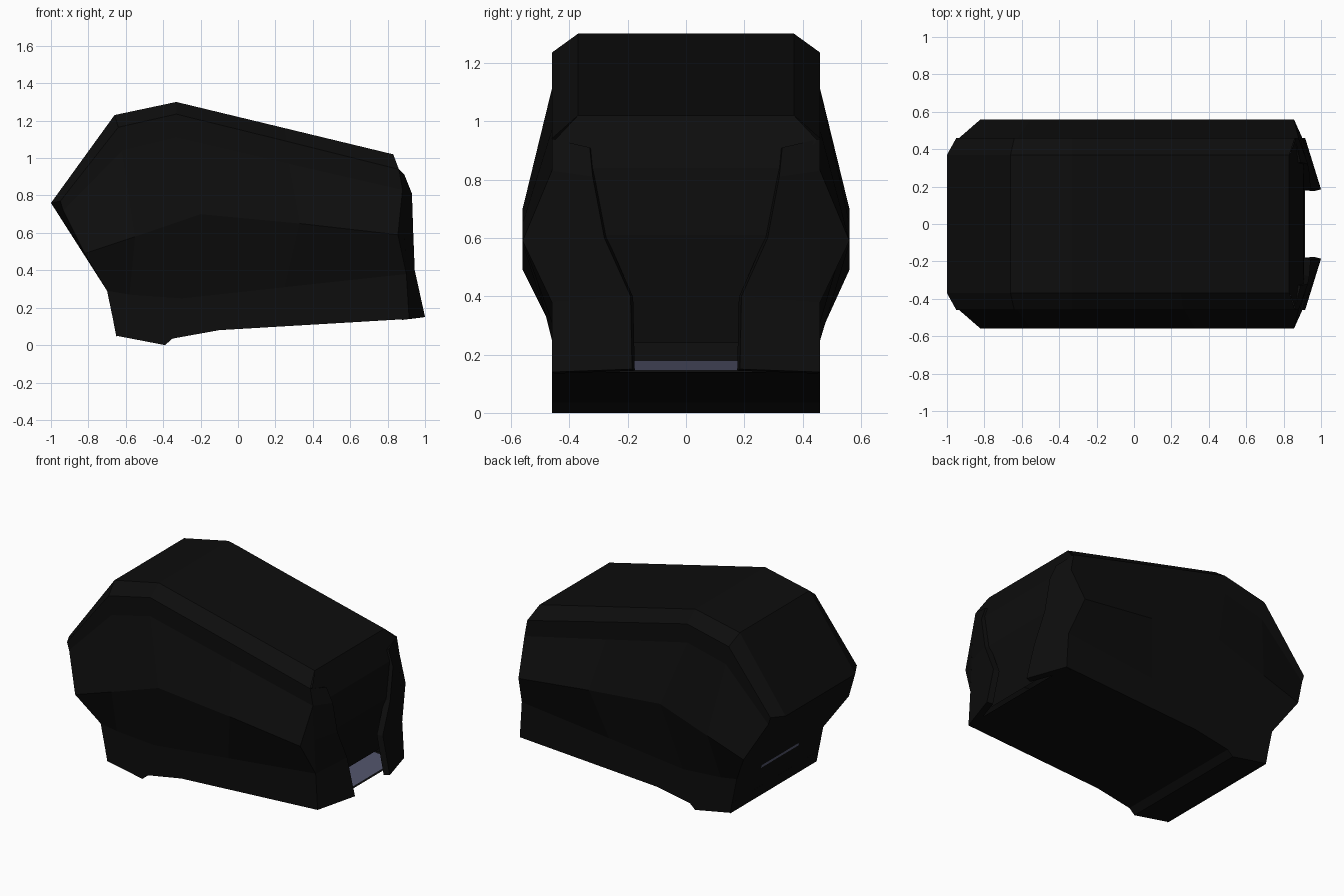
import bpy, bmesh

if "Cube" in bpy.data.objects:
    bpy.data.objects.remove(bpy.data.objects["Cube"])


def material(name, rgb):
    m = bpy.data.materials.new(name)
    m.diffuse_color = (*rgb, 1)
    m.use_nodes = True
    m.node_tree.nodes["Principled BSDF"].inputs["Base Color"].default_value = m.diffuse_color
    return m


black = material("matte black", (0.004, 0.004, 0.004))
slate = material("slate blue", (0.085, 0.09, 0.15))


def build(name, verts, faces, mats, fix=False):
    me = bpy.data.meshes.new(name)
    me.from_pydata(verts, [], faces)
    for m in mats:
        me.materials.append(m)
    if fix:
        bm = bmesh.new()
        bm.from_mesh(me)
        bmesh.ops.recalc_face_normals(bm, faces=bm.faces)
        bm.to_mesh(me)
        bm.free()
    ob = bpy.data.objects.new(name, me)
    bpy.context.collection.objects.link(ob)
    return ob


# Shell: long rails at a fixed half width, lofted from the nose to the open end
rails = [
    (0.37, [(-1, .76), (-.66, 1.23), (-.33, 1.30), (.25, 1.16), (.83, 1.02)]),
    (0.46, [(-.95, .77), (-.64, 1.165), (-.33, 1.235), (.26, 1.09), (.86, .94)]),
    (0.46, [(-.935, .72), (-.62, 1.04), (-.33, 1.11), (.27, .97), (.88, .83)]),
    (0.56, [(-.82, .49), (-.55, .58), (-.2, .70), (.33, .65), (.855, .59)]),
    (0.46, [(-.70, .29), (-.58, .27), (-.3, .25), (.25, .31), (.90, .38)]),
    (0.46, [(-.65, .05), (-.39, 0), (-.35, .035), (-.1, .08), (.915, .14)]),
]
n, R = 5, len(rails)
verts = [(x, y, z) for y, pts in rails for x, z in pts]
verts += [(x, -y, z) for y, pts in reversed(rails) for x, z in pts]
faces = []
for r in range(2 * R):
    s = (r + 1) % (2 * R)
    for i in range(n - 1):
        faces.append((r * n + i, r * n + i + 1, s * n + i + 1, s * n + i))


def at(r, i, side):
    return (r if side > 0 else 2 * R - 1 - r) * n + i


# Nose cap and the small corner pieces at the open end
faces.append((at(0, 0, 1), at(4, 0, 1), at(4, 0, -1), at(0, 0, -1)))
faces.append((at(4, 0, 1), at(5, 0, 1), at(5, 0, -1), at(4, 0, -1)))
for side in (1, -1):
    faces.append(tuple(at(r, 0, side) for r in range(5)))
    faces.append(tuple(at(r, 4, side) for r in (2, 3, 4)))
build("outer_shell", verts, faces, [black], True)

# Lip ridge under the nose
build("nose_lip", [(x, y, z) for y in (-.46, .46) for x, z in
                   ((-.65, .045), (-.62, .065), (-.64, .12), (-.665, .12))],
      [(0, 1, 2, 3), (7, 6, 5, 4), (0, 4, 5, 1), (1, 5, 6, 2), (2, 6, 7, 3), (3, 7, 4, 0)],
      [black], True)

# Cheek plates curling round the open end
outer = [(.86, .46, .94), (.88, .46, .83), (.89, .46, .6), (.90, .46, .38), (.915, .46, .14)]
inner = [(.89, .33, .91), (.93, .32, .81), (.937, .28, .6), (.945, .19, .4), (1, .185, .15)]
cheek = build("cheek_plates", inner + outer,
              [(i + 1, i + 6, i + 5, i) for i in range(4)], [black, slate])
mod = cheek.modifiers.new("thickness", 'SOLIDIFY')
mod.thickness = 0.04
mod.offset = -1
mod.material_offset = 1
mod.material_offset_rim = 0
cheek.modifiers.new("mirror", 'MIRROR').use_axis = (False, True, False)

# Recessed front panel, leaving a gap at the bottom
panel = [(.83, .37, 1.02), (.865, .45, .935), (.905, .36, .84), (.91, .33, .61), (.84, .33, .24)]
build("front_panel", panel + [(x, -y, z) for x, y, z in panel],
      [(i, i + 5, i + 6, i + 1) for i in range(4)], [black])

# Inner floor seen through the gap
build("inner_floor", [(.905, -.4, .145), (.905, .4, .145), (.3, .4, .18), (.3, -.4, .18)],
      [(0, 1, 2, 3)], [slate])

# Narrow slot under the nose
build("nose_slot", [(-.698, -.2, .265), (-.698, .2, .265), (-.704, .2, .285), (-.704, -.2, .285)],
      [(0, 3, 2, 1)], [slate])
